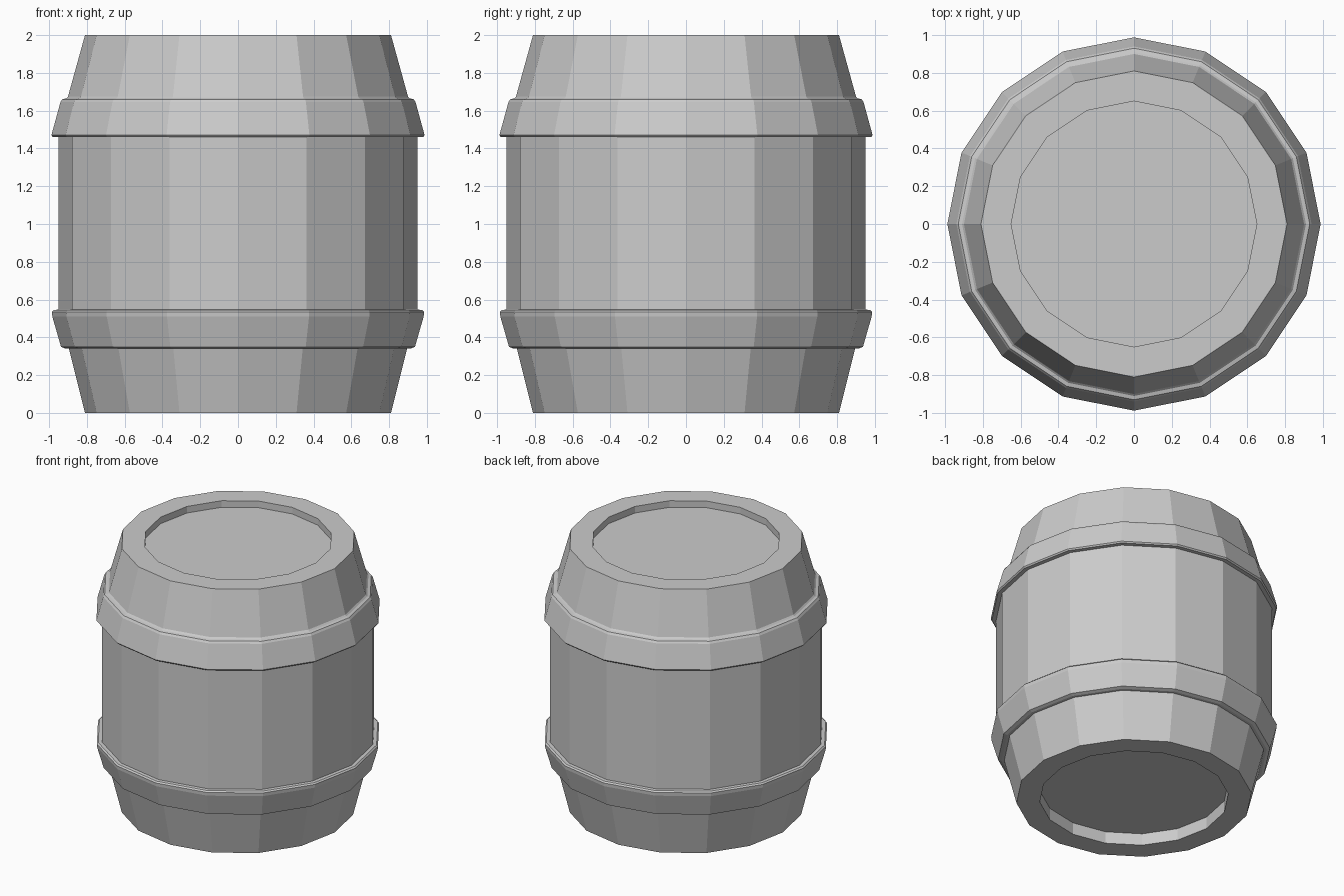
import bpy, bmesh, math

if "Cube" in bpy.data.objects:
    bpy.data.objects.remove(bpy.data.objects["Cube"])

SIDES = 16


def lathe(name, profile):
    """Turn an (r, z) profile, running bottom to top, into a capped flat-faced solid."""
    bm = bmesh.new()
    rings = []
    for r, z in profile:
        rings.append([bm.verts.new((r * math.cos(2 * math.pi * i / SIDES),
                                    r * math.sin(2 * math.pi * i / SIDES), z))
                      for i in range(SIDES)])
    for low, high in zip(rings, rings[1:]):
        for i in range(SIDES):
            j = (i + 1) % SIDES
            bm.faces.new((low[i], low[j], high[j], high[i]))
    bm.faces.new(rings[0][::-1])
    bm.faces.new(rings[-1])
    bmesh.ops.recalc_face_normals(bm, faces=bm.faces)
    mesh = bpy.data.meshes.new(name)
    bm.to_mesh(mesh)
    bm.free()
    obj = bpy.data.objects.new(name, mesh)
    bpy.context.collection.objects.link(obj)
    return obj


# recessed bottom lid and rim
bottom = [(0.65, 0.09), (0.65, 0.0), (0.81, 0.0)]
# lower hoop, raised from the staves
lower_hoop = [(0.895, 0.34), (0.915, 0.341), (0.937, 0.35),
              (0.983, 0.51), (0.985, 0.535), (0.975, 0.545), (0.95, 0.547)]
# upper hoop
upper_hoop = [(0.95, 1.46), (0.98, 1.46), (0.988, 1.47), (0.94, 1.645),
              (0.93, 1.66), (0.91, 1.665), (0.90, 1.675)]
# rim and recessed top lid
top = [(0.81, 2.0), (0.65, 2.0), (0.65, 1.95)]

lathe("barrel", bottom + lower_hoop + upper_hoop + top)
